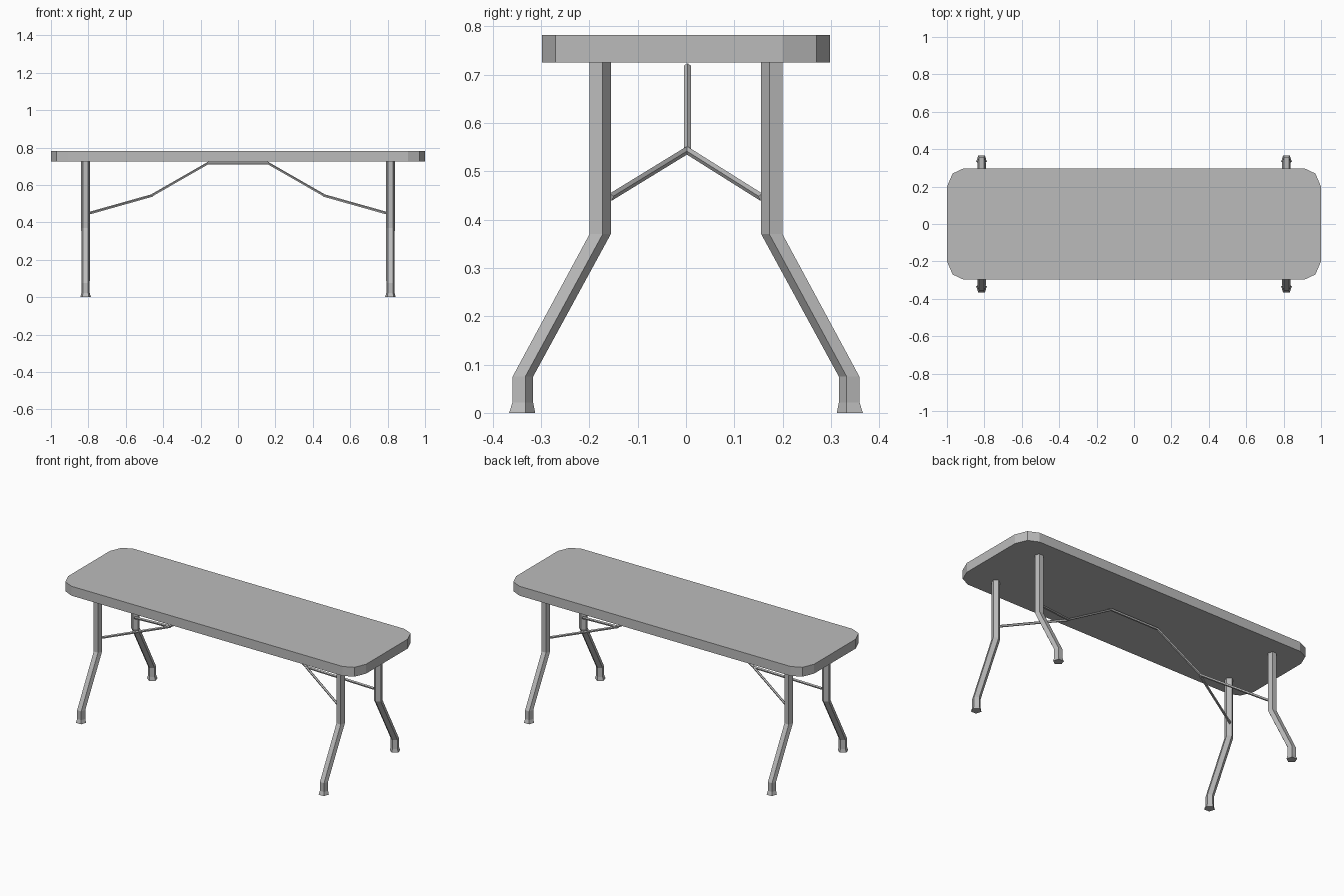
import bpy, bmesh, math
from mathutils import Vector

if "Cube" in bpy.data.objects:
    bpy.data.objects.remove(bpy.data.objects["Cube"])

grey = bpy.data.materials.new("plain grey")
grey.diffuse_color = (0.5, 0.5, 0.5, 1)
grey.use_nodes = True
grey.node_tree.nodes["Principled BSDF"].inputs["Base Color"].default_value = grey.diffuse_color


def loft(name, rings):
    """Skin a list of equal-length rings into a closed, flat-shaded solid."""
    bm = bmesh.new()
    loops = [[bm.verts.new(p) for p in ring] for ring in rings]
    n = len(loops[0])
    for a, b in zip(loops, loops[1:]):
        for i in range(n):
            j = (i + 1) % n
            bm.faces.new((a[i], a[j], b[j], b[i]))
    bm.faces.new(loops[0])
    bm.faces.new(loops[-1])
    bmesh.ops.recalc_face_normals(bm, faces=bm.faces)
    mesh = bpy.data.meshes.new(name)
    bm.to_mesh(mesh)
    bm.free()
    mesh.materials.append(grey)
    obj = bpy.data.objects.new(name, mesh)
    bpy.context.collection.objects.link(obj)
    return obj


def pentagon(centre, radius, u, v):
    """Five-sided ring around centre with its first corner pointing along u."""
    return [Vector(centre) + radius * (math.cos(t) * Vector(u) + math.sin(t) * Vector(v))
            for t in (i * math.tau / 5 for i in range(5))]


# Table top with chamfered rounded corners
corner = [(1.0, 0.2), (0.97, 0.27), (0.91, 0.298)]
outline = (corner + [(-x, y) for x, y in reversed(corner)]
           + [(-x, -y) for x, y in corner] + [(x, -y) for x, y in reversed(corner)])
loft("table_top", [[(x, y, z) for x, y in outline] for z in (0.725, 0.782)])

# Bent legs with flared feet: (y, z, radius) from floor to top
leg_path = [(0.342, 0.0, 0.030), (0.340, 0.022, 0.0235), (0.340, 0.075, 0.0235),
            (0.180, 0.370, 0.0243), (0.180, 0.727, 0.0243)]
for sx, end in ((-1, "left"), (1, "right")):
    for sy, side in ((-1, "front"), (1, "back")):
        loft(f"leg_{side}_{end}",
             [pentagon((sx * 0.815, sy * y, z), r, (0, -sy, 0), (1, 0, 0))
              for y, z, r in leg_path])


def rod(name, path):
    loft(name, [pentagon(p, 0.008, (0, 0, 1), (0, 1, 0)) for p in path])


# Folding brace: centre bar under the top, forked arms to each leg
rod("centre_brace", [(-0.46, 0.003, 0.544), (-0.16, 0.003, 0.716),
                     (0.16, 0.003, 0.716), (0.46, 0.003, 0.544)])
for sx, end in ((-1, "left"), (1, "right")):
    for sy, side in ((-1, "front"), (1, "back")):
        rod(f"brace_arm_{side}_{end}",
            [(sx * 0.455, 0.002, 0.544), (sx * 0.803, sy * 0.158, 0.446)])
